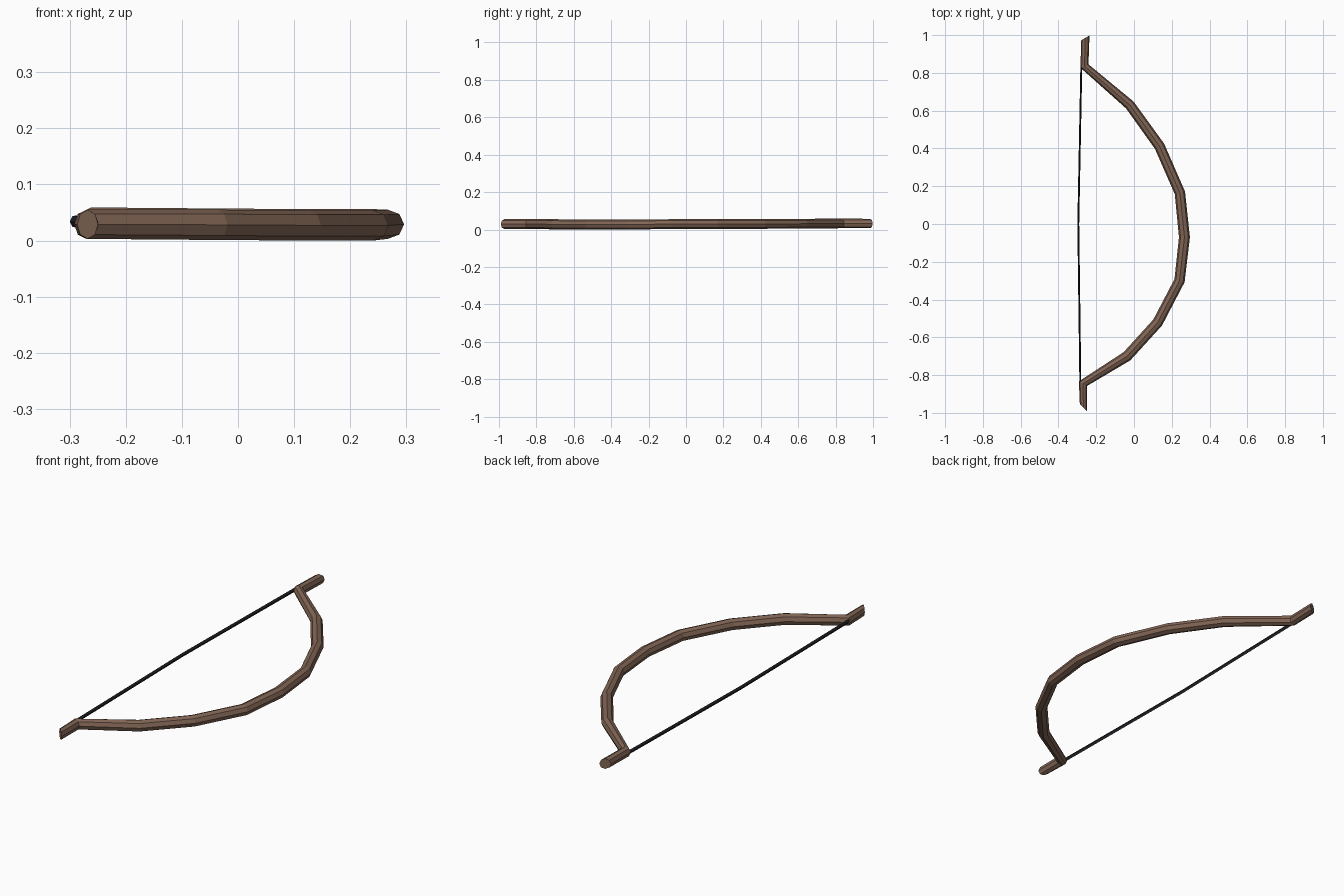
import bpy, bmesh, math
from mathutils import Vector

if "Cube" in bpy.data.objects:
    bpy.data.objects.remove(bpy.data.objects["Cube"])


def material(name, rgb):
    m = bpy.data.materials.new(name)
    m.diffuse_color = (*rgb, 1)
    m.use_nodes = True
    m.node_tree.nodes["Principled BSDF"].inputs["Base Color"].default_value = m.diffuse_color
    return m


def sweep(name, path, sides, mat, ends=None):
    """Sweep an n-gon along points (x, y, z, half_width, half_height)."""
    bm = bmesh.new()
    pts = [Vector(p[:3]) for p in path]
    n = len(pts)
    across = []
    for i in range(n):
        a, b, c = pts[max(i - 1, 0)], pts[i], pts[min(i + 1, n - 1)]
        t = (b - a).normalized() + (c - b).normalized()
        t.z = 0
        t.normalize()
        across.append(Vector((-t.y, t.x, 0)))
    if ends:  # slanted cuts at the two tips
        across[0], across[-1] = (Vector(e).normalized() for e in ends)
    rings = []
    for p, u, q in zip(pts, across, path):
        ring = []
        for k in range(sides):
            a = 2 * math.pi * k / sides
            ring.append(bm.verts.new(p + u * q[3] * math.cos(a)
                                     + Vector((0, 0, q[4] * math.sin(a)))))
        rings.append(ring)
    for r, s in zip(rings, rings[1:]):
        for k in range(sides):
            j = (k + 1) % sides
            bm.faces.new((r[k], r[j], s[j], s[k]))
    bm.faces.new(rings[0])
    bm.faces.new(rings[-1])
    bmesh.ops.recalc_face_normals(bm, faces=bm.faces[:])
    me = bpy.data.meshes.new(name)
    bm.to_mesh(me)
    bm.free()
    me.materials.append(mat)
    ob = bpy.data.objects.new(name, me)
    bpy.context.collection.objects.link(ob)
    return ob


wood = material("wood", (0.22, 0.13, 0.09))
cord = material("cord", (0.02, 0.02, 0.025))

# Curved wooden stave with nocked tips
stave = [(-0.268, -0.972, .029, .026, .026), (-0.27, -0.845, .029, .025, .026),
         (-0.037, -0.700, .028, .028, .027), (0.125, -0.522, .027, .028, .027),
         (0.241, -0.300, .027, .028, .027), (0.267, -0.070, .029, .029, .026),
         (0.243, 0.165, .030, .028, .026), (0.135, 0.412, .030, .028, .026),
         (-0.022, 0.630, .031, .027, .026), (-0.262, 0.836, .033, .023, .026),
         (-0.258, 0.985, .032, .026, .025)]
sweep("bow_stave", stave, 8, wood, ends=[(-.72, .69, 0), (-.85, -.5, 0)])

# Bowstring, slightly bowed away from the grip
string = [(-0.284, -0.85, .033, .005, .010), (-0.295, 0.0, .034, .005, .010),
          (-0.279, 0.83, .035, .005, .010)]
sweep("bow_string", string, 4, cord)
